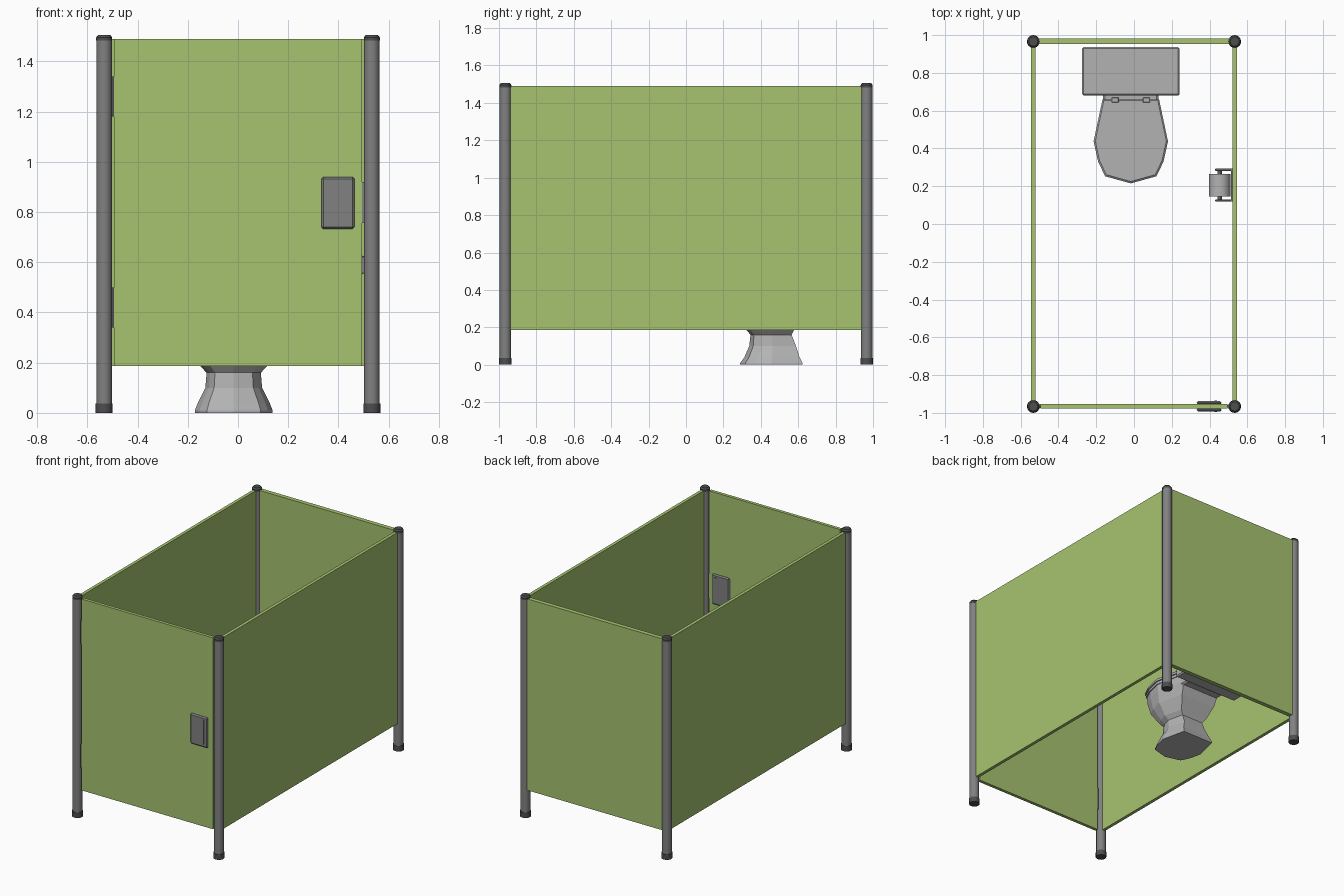
import bpy, bmesh, math
from mathutils import Matrix, Vector

if "Cube" in bpy.data.objects:
    bpy.data.objects.remove(bpy.data.objects["Cube"])


def material(name, rgb):
    m = bpy.data.materials.new(name)
    m.diffuse_color = (*rgb, 1)
    m.use_nodes = True
    m.node_tree.nodes["Principled BSDF"].inputs["Base Color"].default_value = m.diffuse_color
    return m


GREEN = material("panel green", (0.38, 0.55, 0.16))
METAL = material("post grey", (0.22, 0.22, 0.22))
DARK = material("cap dark grey", (0.075, 0.075, 0.075))
WHITE = material("porcelain grey", (0.45, 0.45, 0.45))


def finish(name, bm, mat, smooth=False, bevel=0):
    bmesh.ops.recalc_face_normals(bm, faces=bm.faces[:])
    me = bpy.data.meshes.new(name)
    bm.to_mesh(me)
    bm.free()
    ob = bpy.data.objects.new(name, me)
    bpy.context.collection.objects.link(ob)
    me.materials.append(mat)
    if bevel:
        mod = ob.modifiers.new("bevel", 'BEVEL')
        mod.width, mod.segments = bevel, 1
    if smooth:
        bpy.ops.object.select_all(action='DESELECT')
        ob.select_set(True)
        bpy.context.view_layer.objects.active = ob
        bpy.ops.object.shade_smooth_by_angle(angle=math.radians(35))
    return ob


def box(name, x, y, z, mat, bevel=0):
    bm = bmesh.new()
    size = (x[1] - x[0], y[1] - y[0], z[1] - z[0])
    mid = ((x[0] + x[1]) / 2, (y[0] + y[1]) / 2, (z[0] + z[1]) / 2)
    bmesh.ops.create_cube(bm, size=1, matrix=Matrix.Translation(mid) @ Matrix.Diagonal((*size, 1)))
    return finish(name, bm, mat, bevel=bevel)


def loft(name, rings, mat, smooth=False):
    """Skin a list of equal-length point rings and cap both ends."""
    bm = bmesh.new()
    vs = [[bm.verts.new(p) for p in r] for r in rings]
    n = len(vs[0])
    for a, b in zip(vs, vs[1:]):
        for i in range(n):
            bm.faces.new((a[i], a[(i + 1) % n], b[(i + 1) % n], b[i]))
    bm.faces.new(vs[0][::-1])
    bm.faces.new(vs[-1])
    return finish(name, bm, mat, smooth)


def lathe(name, origin, profile, mat, axis='Z', sides=16):
    """Round part from (radius, height) pairs along z or y."""
    o = Vector(origin)
    rings = []
    for r, h in profile:
        ring = []
        for i in range(sides):
            a = 2 * math.pi * i / sides
            c, s = r * math.cos(a), r * math.sin(a)
            ring.append(o + (Vector((c, s, h)) if axis == 'Z' else Vector((c, h, s))))
        rings.append(ring)
    return loft(name, rings, mat, True)


# Corner posts with feet and caps
PX, PY = 0.533, 0.966
for sx, nx in ((-1, "left"), (1, "right")):
    for sy, ny in ((-1, "front"), (1, "back")):
        o = (sx * PX, sy * PY, 0)
        tag = f"{ny}_{nx}"
        lathe(f"{tag}_post", o, [(0.031, 0.03), (0.031, 1.493)], METAL)
        lathe(f"{tag}_foot", o, [(0.034, 0), (0.034, 0.037)], DARK)
        lathe(f"{tag}_cap", o, [(0.032, 1.483), (0.032, 1.496), (0.024, 1.506)], DARK)

# Panels and door
Z = (0.187, 1.49)
for s, n in ((-1, "left"), (1, "right")):
    box(f"{n}_panel", (s * PX - 0.011, s * PX + 0.011), (-0.945, 0.945), Z, GREEN)
box("back_panel", (-0.515, 0.515), (0.953, 0.983), Z, GREEN)
box("door", (-0.494, 0.494), (-0.976, -0.954), Z, GREEN)

# Door hinges and strike plate
for z, n in ((0.34, "lower"), (1.18, "upper")):
    box(f"{n}_hinge", (-0.513, -0.492), (-0.974, -0.956), (z, z + 0.16), DARK)
box("strike_plate", (0.488, 0.513), (-0.971, -0.959), (0.757, 0.92), METAL)

# Lock plates and slim handles on both door faces
for s, n in ((-1, "outer"), (1, "inner")):
    ya, yb = sorted((-0.965 + s * 0.01, -0.965 + s * 0.027))
    box(f"{n}_lock", (0.332, 0.464), (ya, yb), (0.733, 0.94), METAL, bevel=0.008)
    ya, yb = sorted((-0.965 + s * 0.022, -0.965 + s * 0.031))
    box(f"{n}_lock_handle", (0.426, 0.439), (ya, yb), (0.757, 0.92), METAL)

# Toilet: faceted outline as (half width, depth) fractions, front to back
CX = -0.017
HALF = [(0.69, 0.085), (0.88, 0.26), (1, 0.5), (0.76, 1)]


def outline(z, w, y0, y1):
    pts = [(0, 0)] + HALF + [(-u, v) for u, v in reversed(HALF)]
    return [(CX + u * w, y0 + v * (y1 - y0), z) for u, v in pts]


loft("toilet_bowl", [outline(*r) for r in (
    (0, 0.155, 0.29, 0.622), (0.01, 0.155, 0.29, 0.622), (0.04, 0.143, 0.312, 0.607),
    (0.1, 0.113, 0.338, 0.588), (0.16, 0.108, 0.345, 0.565), (0.187, 0.134, 0.322, 0.578),
    (0.27, 0.175, 0.262, 0.62), (0.35, 0.188, 0.235, 0.65), (0.40, 0.188, 0.228, 0.655))], WHITE)
loft("toilet_seat", [outline(z, 0.192, 0.22, 0.658) for z in (0.402, 0.42)], WHITE)
loft("toilet_lid", [outline(0.423, 0.197, 0.215, 0.66), outline(0.438, 0.197, 0.215, 0.66),
                    outline(0.446, 0.188, 0.225, 0.653)], WHITE)
box("bowl_shelf", (CX - 0.147, CX + 0.147), (0.56, 0.70), (0.33, 0.402), WHITE, bevel=0.01)
for s, n in ((-1, "left"), (1, "right")):
    x = CX + s * 0.083
    box(f"{n}_lid_hinge", (x - 0.02, x + 0.02), (0.643, 0.672), (0.40, 0.452), WHITE, bevel=0.004)

# Cistern
box("tank", (CX - 0.245, CX + 0.245), (0.69, 0.928), (0.325, 0.73), WHITE, bevel=0.008)
box("tank_lid", (CX - 0.258, CX + 0.258), (0.68, 0.936), (0.73, 0.775), WHITE, bevel=0.008)

# Paper holder on the right panel
RZ = 0.59
lathe("paper_roll", (0.453, 0, RZ), [(0.057, 0.145), (0.057, 0.265)], WHITE, 'Y')
lathe("roll_pin", (0.453, 0, RZ), [(0.012, 0.122), (0.012, 0.288)], METAL, 'Y', 10)
for y, n in ((0.118, "front"), (0.28, "back")):
    box(f"{n}_roll_arm", (0.43, 0.522), (y, y + 0.013), (RZ - 0.035, RZ + 0.035), METAL, bevel=0.003)
box("roll_back_plate", (0.513, 0.523), (0.118, 0.293), (RZ - 0.035, RZ + 0.035), METAL)
